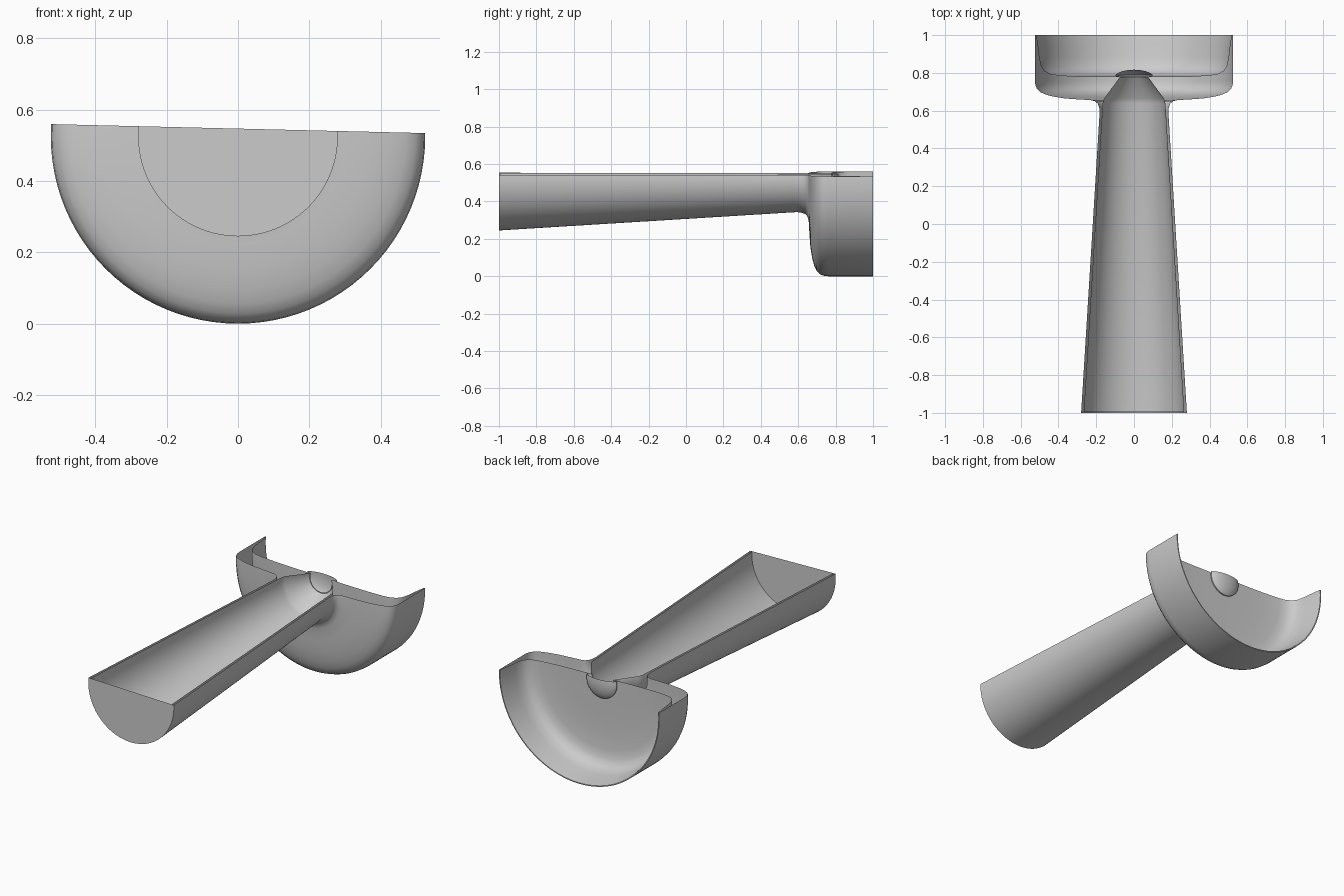
import bpy, bmesh, math
from mathutils import Vector

if "Cube" in bpy.data.objects:
    bpy.data.objects.remove(bpy.data.objects["Cube"])

AXIS_Z = 0.525                      # height of the turning axis (runs along y)
CUT_POINT = Vector((0, 0, 0.547))   # slightly tilted section plane
CUT_NORMAL = Vector((0.024, 0, 1))
SEGMENTS = 96


def turned_half(name, profile):
    """Revolve (radius, y) points about the y axis, keep the part below the cut."""
    bm = bmesh.new()
    rings = []
    for r, y in profile:
        if r == 0:
            rings.append([bm.verts.new((0, y, AXIS_Z))] * SEGMENTS)
        else:
            rings.append([bm.verts.new((r * math.sin(a), y, AXIS_Z - r * math.cos(a)))
                          for a in (2 * math.pi * i / SEGMENTS for i in range(SEGMENTS))])
    for a, b in zip(rings, rings[1:]):
        for i in range(SEGMENTS):
            j = (i + 1) % SEGMENTS
            corners = list(dict.fromkeys((a[i], a[j], b[j], b[i])))
            bm.faces.new(corners)
    bmesh.ops.recalc_face_normals(bm, faces=bm.faces)
    bmesh.ops.bisect_plane(bm, geom=bm.verts[:] + bm.edges[:] + bm.faces[:],
                           plane_co=CUT_POINT, plane_no=CUT_NORMAL, clear_outer=True)
    mesh = bpy.data.meshes.new(name)
    bm.to_mesh(mesh)
    bm.free()
    obj = bpy.data.objects.new(name, mesh)
    bpy.context.collection.objects.link(obj)
    bpy.context.view_layer.objects.active = obj
    obj.select_set(True)
    bpy.ops.object.shade_smooth_by_angle(angle=math.radians(40))
    obj.select_set(False)
    return obj


# Outer skin: end cap, tapered handle, fillet, cup outside, rim, cup inside
turned_half("handle_and_cup_shell", [
    (0, -1.0), (0.28, -1.0), (0.182, 0.59), (0.184, 0.615), (0.192, 0.637),
    (0.206, 0.650), (0.23, 0.656), (0.30, 0.660), (0.37, 0.665), (0.43, 0.675),
    (0.47, 0.686), (0.497, 0.699), (0.514, 0.716), (0.522, 0.735), (0.525, 0.76),
    (0.525, 1.0), (0.519, 1.0), (0.511, 0.95), (0.503, 0.88), (0.493, 0.835),
    (0.475, 0.81), (0.445, 0.793), (0.40, 0.785), (0.30, 0.779), (0.20, 0.777),
    (0.07, 0.777)])

# Inner core: handle lining that narrows through the cup wall to a domed button
turned_half("handle_core", [
    (0.266, -0.995), (0.166, 0.64), (0.158, 0.665), (0.075, 0.778),
    (0.098, 0.783), (0.098, 0.79), (0.085, 0.80), (0.062, 0.809),
    (0.033, 0.815), (0, 0.817)])
